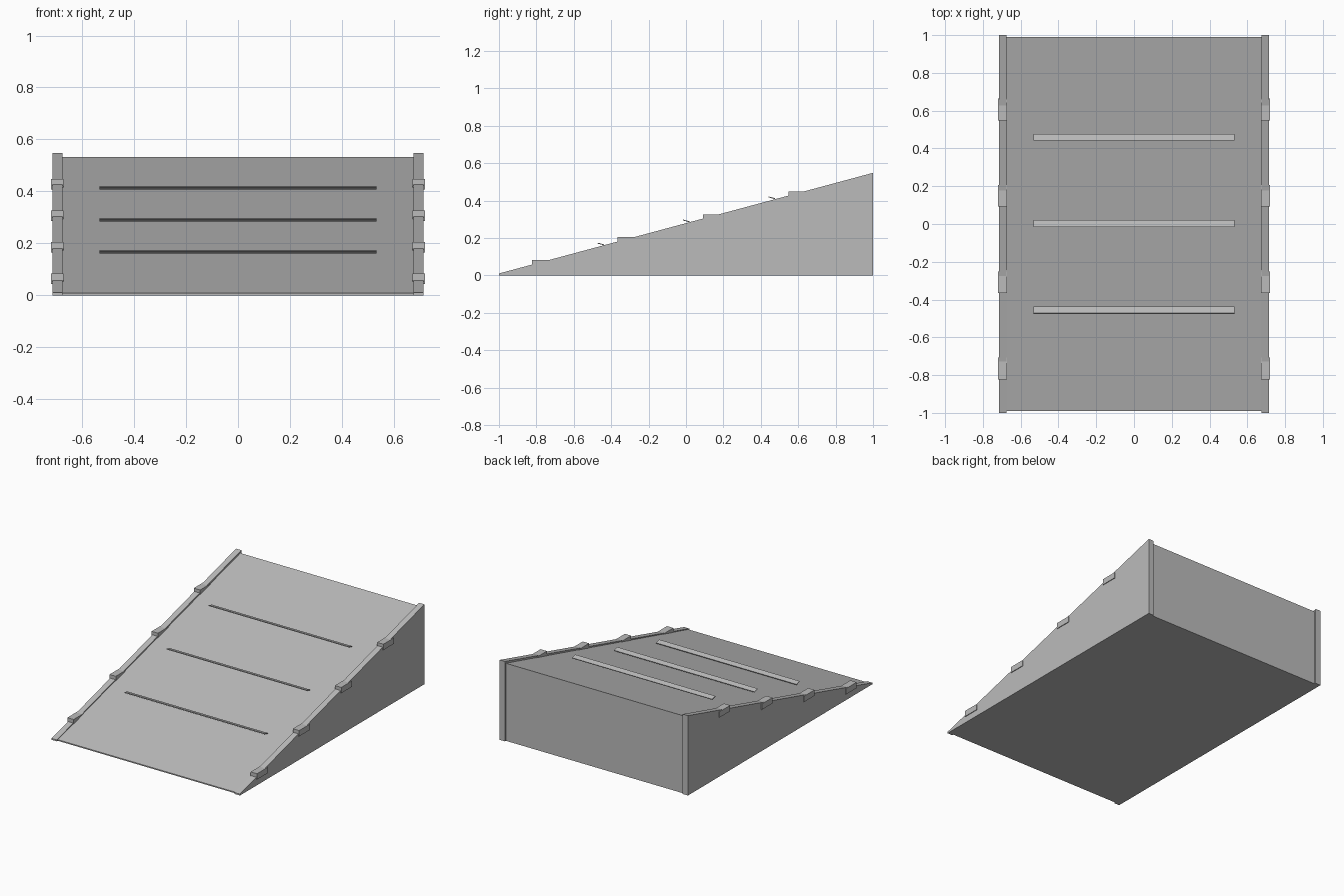
import bpy
import bmesh
from math import radians

cube = bpy.data.objects.get("Cube")
if cube:
    bpy.data.objects.remove(cube, do_unlink=True)

grey = bpy.data.materials.new("plain grey")
grey.use_nodes = True
colour = (0.5, 0.5, 0.5, 1.0)
grey.diffuse_color = colour
grey.node_tree.nodes["Principled BSDF"].inputs["Base Color"].default_value = colour


def finish(name, bm):
    bmesh.ops.recalc_face_normals(bm, faces=bm.faces)
    mesh = bpy.data.meshes.new(name)
    bm.to_mesh(mesh)
    bm.free()
    mesh.materials.append(grey)
    obj = bpy.data.objects.new(name, mesh)
    bpy.context.collection.objects.link(obj)
    return obj


def wedge(name, x0, x1, half_length, low, high):
    """Side profile of a slope, extruded across x."""
    bm = bmesh.new()
    profile = [(-half_length, 0), (half_length, 0), (half_length, high), (-half_length, low)]
    face = bm.faces.new([bm.verts.new((x0, y, z)) for y, z in profile])
    side = bmesh.ops.extrude_face_region(bm, geom=[face])["geom"]
    verts = [v for v in side if isinstance(v, bmesh.types.BMVert)]
    bmesh.ops.translate(bm, verts=verts, vec=(x1 - x0, 0, 0))
    return finish(name, bm)


def box(name, size, location, tilt=0):
    bm = bmesh.new()
    bmesh.ops.create_cube(bm, size=1)
    bmesh.ops.scale(bm, verts=bm.verts, vec=size)
    obj = finish(name, bm)
    obj.location = location
    obj.rotation_euler.x = radians(tilt)
    return obj


# Ramp body between the rails
wedge("ramp_deck", -0.675, 0.675, 0.99, 0.008, 0.532)

# Raised side rails with small blocks along the slope
SPACING, RISE = 0.457, 0.1217
for side, s in (("left", 1), ("right", -1)):
    wedge(f"{side}_rail", s * 0.675, s * 0.715, 1.0, 0.01, 0.548)
    for i in range(4):
        box(f"{side}_rail_block_{i + 1}", (0.048, 0.115, 0.04),
            (s * 0.696, -0.765 + i * SPACING, 0.063 + i * RISE))

# Tilted grip slats across the deck
for i in range(3):
    box(f"grip_slat_{i + 1}", (1.065, 0.036, 0.005),
        (0, -0.455 + i * SPACING, 0.1675 + i * 0.1235), tilt=-15)
